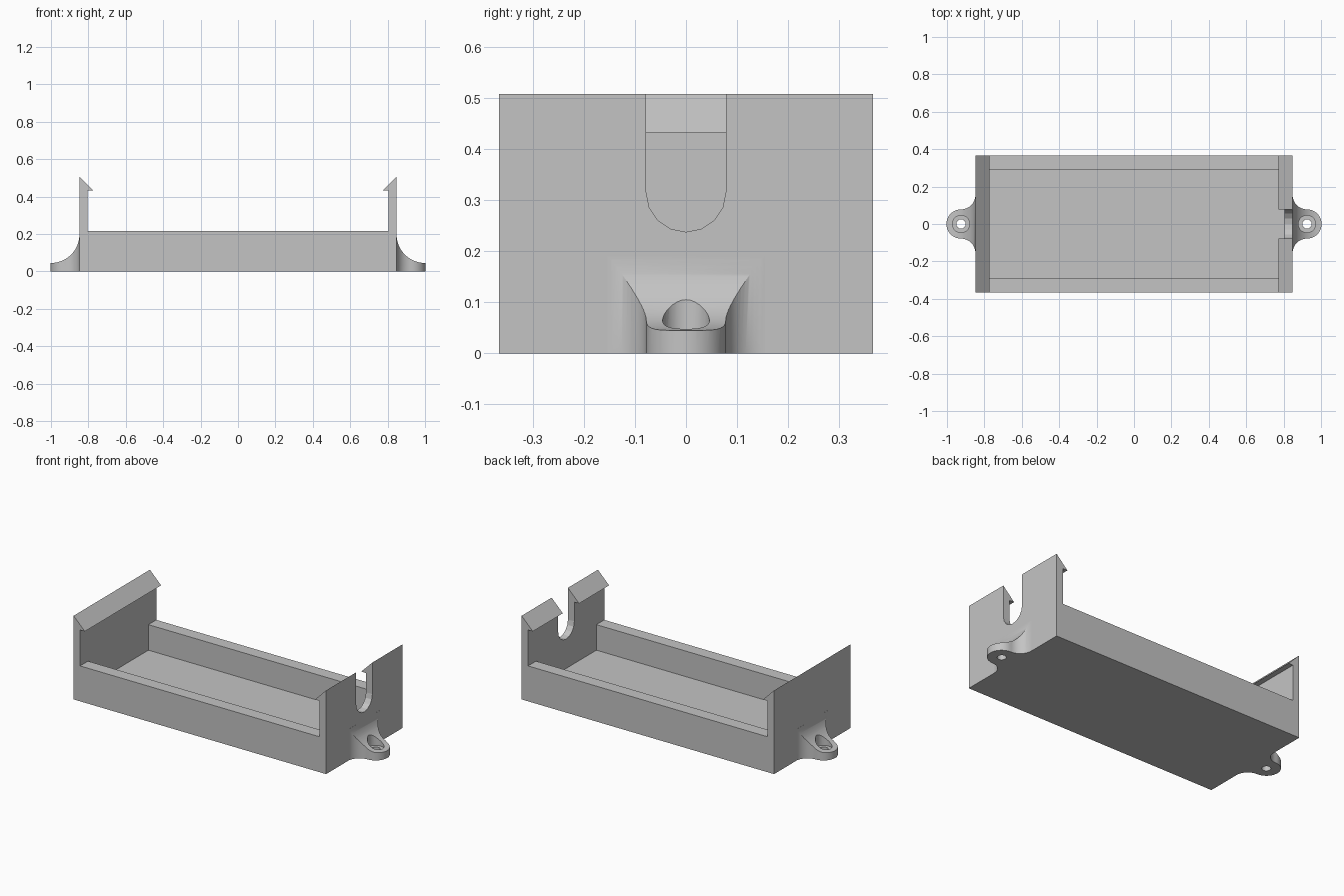
import bpy, bmesh
from math import sin, cos, pi, radians

if "Cube" in bpy.data.objects:
    bpy.data.objects.remove(bpy.data.objects["Cube"], do_unlink=True)

GREY = (0.55, 0.55, 0.55, 1)
grey = bpy.data.materials.new("plain grey")
grey.use_nodes = True
grey.diffuse_color = GREY
grey.node_tree.nodes["Principled BSDF"].inputs["Base Color"].default_value = GREY


def prism(name, points, axis, lo, hi):
    """Extrude a closed 2D outline along an axis from lo to hi."""
    place = {"x": lambda a, b, h: (h, a, b),
             "y": lambda a, b, h: (a, h, b),
             "z": lambda a, b, h: (a, b, h)}[axis]
    bm = bmesh.new()
    rings = [[bm.verts.new(place(a, b, h)) for a, b in points] for h in (lo, hi)]
    bm.faces.new(rings[0])
    bm.faces.new(rings[1])
    n = len(points)
    for i in range(n):
        j = (i + 1) % n
        bm.faces.new((rings[0][i], rings[0][j], rings[1][j], rings[1][i]))
    bmesh.ops.recalc_face_normals(bm, faces=bm.faces)
    mesh = bpy.data.meshes.new(name)
    bm.to_mesh(mesh)
    bm.free()
    mesh.materials.append(grey)
    obj = bpy.data.objects.new(name, mesh)
    bpy.context.collection.objects.link(obj)
    return obj


def arc(cx, cy, r, start, end, steps):
    angles = [radians(start + (end - start) * i / steps) for i in range(steps + 1)]
    return [(cx + r * cos(a), cy + r * sin(a)) for a in angles]


def disc(cx, cy, r, steps):
    return arc(cx, cy, r, 0, 360, steps)[:-1]


def cut(obj, cutters):
    """Subtract the cutters, bake the result and remove the helpers."""
    for c in cutters:
        c.hide_render = True
        mod = obj.modifiers.new("cut", "BOOLEAN")
        mod.operation = "DIFFERENCE"
        mod.solver = "EXACT"
        mod.object = c
    bpy.context.view_layer.update()
    graph = bpy.context.evaluated_depsgraph_get()
    baked = bpy.data.meshes.new_from_object(obj.evaluated_get(graph))
    obj.modifiers.clear()
    obj.data = baked
    for c in cutters:
        bpy.data.objects.remove(c, do_unlink=True)


END, INNER, HOOK = 0.848, 0.805, 0.773   # outer wall, inner wall, hook tip
SIDE, RAIL, EAR = 0.366, 0.29, 0.925     # half width, rail inside, screw centre

# Tray: floor, end walls and snap hooks in one side profile
half = [(END, 0), (END, 0.508), (HOOK, 0.433), (INNER, 0.433), (INNER, 0.215)]
profile = half + [(-x, z) for x, z in reversed(half)]
tray = prism("tray", profile, "y", -SIDE, SIDE)

# Pocket between the rails, and cable slot through the left end wall
pocket = prism("pocket_cutter", [(-INNER, -RAIL), (INNER, -RAIL), (INNER, RAIL), (-INNER, RAIL)],
               "z", 0.06, 0.3)
slot = prism("slot_cutter", arc(0, 0.316, 0.078, 180, 360, 8) + [(0.078, 0.6), (-0.078, 0.6)],
             "x", 0.7, 0.95)
cut(tray, [pocket, slot])

# Screw ears: filleted plan, swept concave top, counterbored hole
for side, s in (("left", 1), ("right", -1)):
    plan = [(0.843, -0.153)]
    plan += arc(EAR, -0.155, 0.077, 180, 90, 12)
    plan += arc(EAR, 0, 0.078, -90, 90, 24)[1:-1]
    plan += arc(EAR, 0.155, 0.077, -90, -180, 12)
    plan += [(0.843, 0.153)]
    ear = prism(side + "_screw_ear", [(s * x, y) for x, y in plan], "z", 0, 0.19)
    sweep = prism("sweep_cutter", disc(s * 1.0, 0.197, 0.152, 80), "y", -0.3, 0.3)
    bore = prism("bore_cutter", disc(s * EAR, 0, 0.046, 32), "z", 0.034, 0.4)
    hole = prism("hole_cutter", disc(s * EAR, 0, 0.025, 24), "z", -0.1, 0.3)
    cut(ear, [sweep, bore, hole])
    for face in ear.data.polygons:
        face.use_smooth = True
    ear.data.set_sharp_from_angle(angle=radians(30))
